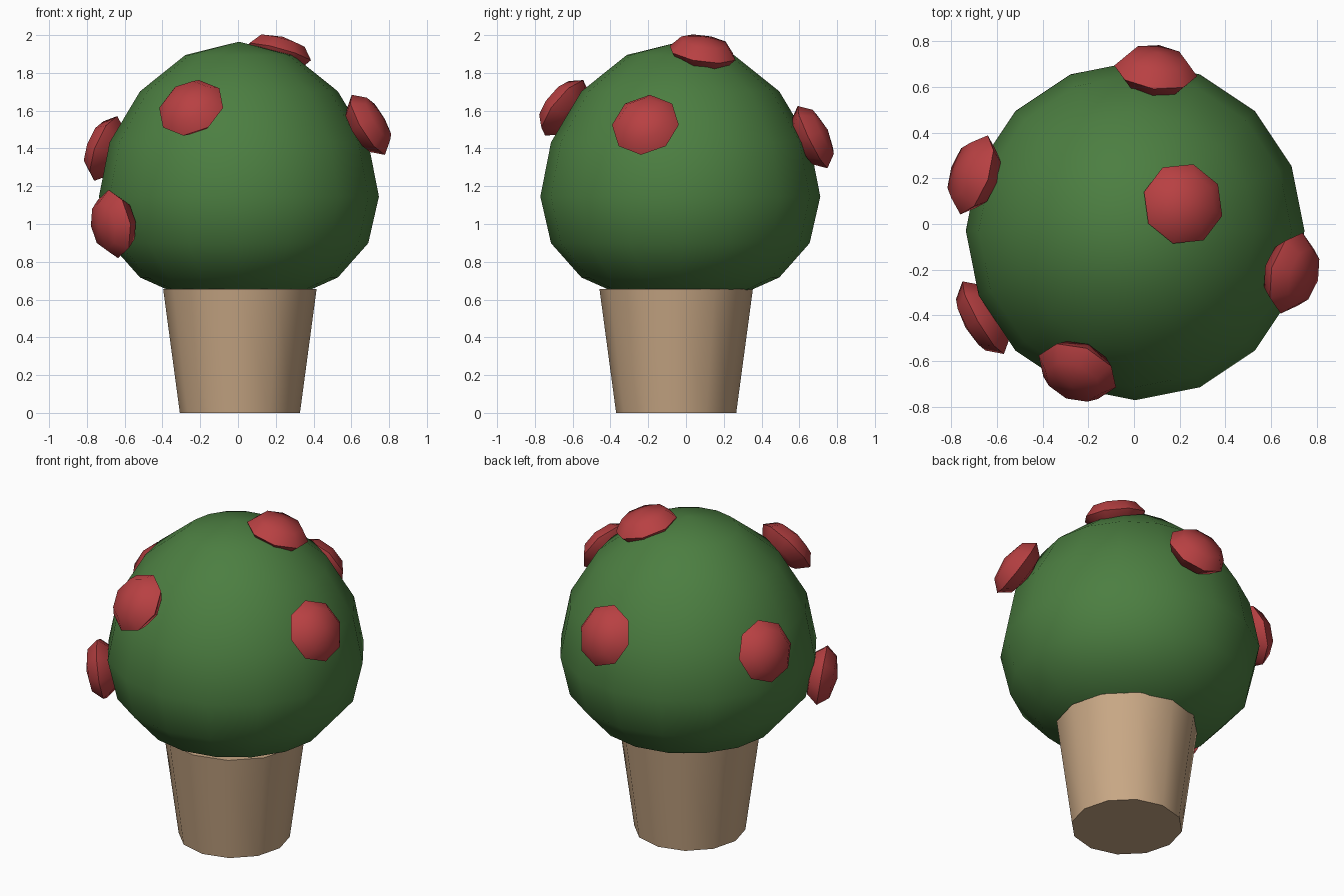
import bpy, bmesh, math
from mathutils import Vector, Matrix

if "Cube" in bpy.data.objects:
    bpy.data.objects.remove(bpy.data.objects["Cube"])


def material(name, rgb):
    m = bpy.data.materials.new(name)
    m.diffuse_color = (*rgb, 1)
    m.use_nodes = True
    m.node_tree.nodes["Principled BSDF"].inputs["Base Color"].default_value = m.diffuse_color
    return m


GREEN = material("leaf green", (0.072, 0.21, 0.053))
RED = material("blossom red", (0.48, 0.052, 0.055))
TAN = material("clay tan", (0.58, 0.39, 0.235))


def finish(bm, name, mat, angle):
    me = bpy.data.meshes.new(name)
    bm.to_mesh(me)
    bm.free()
    me.materials.append(mat)
    ob = bpy.data.objects.new(name, me)
    bpy.context.collection.objects.link(ob)
    bpy.ops.object.select_all(action='DESELECT')
    ob.select_set(True)
    bpy.context.view_layer.objects.active = ob
    bpy.ops.object.shade_smooth_by_angle(angle=math.radians(angle))
    return ob


# tapered pot
bm = bmesh.new()
bmesh.ops.create_cone(bm, cap_ends=True, segments=12, radius1=0.318, radius2=0.406,
                      depth=0.655, matrix=Matrix.Translation((0.01, -0.052, 0.3275)))
finish(bm, "pot", TAN, 40)

# bush: sphere with taller top, flatter bottom
bm = bmesh.new()
bmesh.ops.create_uvsphere(bm, u_segments=16, v_segments=8, radius=1)
for v in bm.verts:
    z = v.co.z
    v.co.z = z * (0.71 + 0.11 * z if z > 0 else 0.69 + 0.12 * z)
    v.co.x *= 0.741
    v.co.y *= 0.741
bmesh.ops.translate(bm, verts=bm.verts, vec=(0.005, -0.03, 1.145))
finish(bm, "bush", GREEN, 60)

# flattened blossoms facing outward from the bush
heart = Vector((0.005, -0.03, 1.12))
spots = [(0.215, 0.088, 1.905), (-0.248, -0.645, 1.615), (0.69, -0.215, 1.525),
         (0.095, 0.67, 1.46), (-0.70, 0.215, 1.40), (-0.66, -0.41, 1.0)]
for i, p in enumerate(spots):
    p = Vector(p)
    turn = (p - heart).to_track_quat('Z', 'Y').to_matrix().to_4x4()
    bm = bmesh.new()
    bmesh.ops.create_uvsphere(bm, u_segments=8, v_segments=4, radius=1,
                              matrix=Matrix.Translation(p) @ turn @ Matrix.Diagonal((0.183, 0.183, 0.09, 1)))
    finish(bm, f"blossom_{i + 1}", RED, 50)
